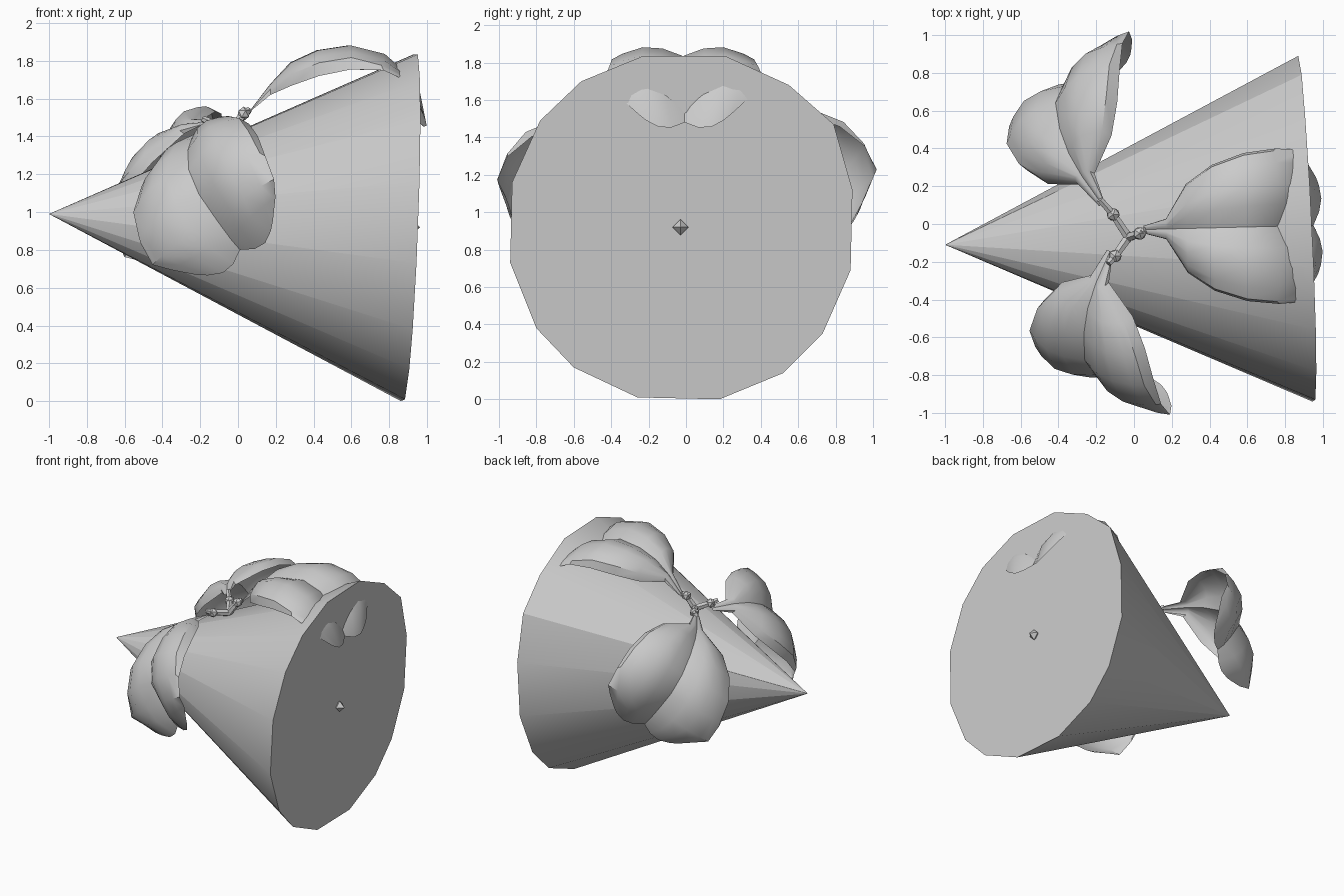
import bpy, bmesh, math
from mathutils import Vector

if "Cube" in bpy.data.objects:
    bpy.data.objects.remove(bpy.data.objects["Cube"])

mat = bpy.data.materials.new("plain_grey")
mat.diffuse_color = (0.6, 0.6, 0.6, 1)
mat.use_nodes = True
mat.node_tree.nodes["Principled BSDF"].inputs["Base Color"].default_value = mat.diffuse_color


def finish(name, bm, smooth=True, angle=30):
    me = bpy.data.meshes.new(name)
    bm.to_mesh(me)
    bm.free()
    ob = bpy.data.objects.new(name, me)
    bpy.context.collection.objects.link(ob)
    me.materials.append(mat)
    if smooth:
        bpy.ops.object.select_all(action='DESELECT')
        ob.select_set(True)
        bpy.context.view_layer.objects.active = ob
        bpy.ops.object.shade_smooth_by_angle(angle=math.radians(angle))
    return ob


# Big sixteen-sided cone lying on its side, with a slightly tilted base
rim = [(-.23, 1.835), (.21, 1.835), (.55, 1.68), (.79, 1.47), (.89, 1.12), (.88, .69),
       (.73, .35), (.52, .14), (.18, 0), (-.26, .01), (-.60, .17), (-.80, .38),
       (-.94, .73), (-.93, 1.16), (-.78, 1.49), (-.56, 1.70)]
apex = Vector((-1, -.11, .99))
bm = bmesh.new()
ring = [bm.verts.new((.907 - .049 * (y + .03) + .038 * (z - .92), y, z)) for y, z in rim]
# a tiny ring at the tip keeps the shading of the sides clean
tip = [bm.verts.new(apex.lerp(v.co, .002)) for v in ring]
bm.faces.new(ring)
bm.faces.new(tip)
for i in range(len(ring)):
    j = (i + 1) % len(ring)
    bm.faces.new((ring[i], ring[j], tip[j], tip[i]))
bmesh.ops.recalc_face_normals(bm, faces=bm.faces)
finish("cone_body", bm, angle=24)

# Leaf rows: length, height, half width, lobe bulge (u, w), edge offset (u, w)
rows = [(.02, 0, .02, 0, 0, 0, 0),
        (.14, .14, .055, 0, .02, 0, -.04),
        (.25, .23, .24, 0, .05, 0, -.08),
        (.39, .29, .34, 0, .055, 0, -.09),
        (.56, .315, .40, 0, .055, 0, -.08),
        (.71, .26, .42, .03, .06, .02, -.03),
        (.82, .13, .41, .04, .06, .04, .04),
        (.89, .03, .35, .04, .06, 0, .06),
        (.92, -.04, .26, .04, -.04, .02, .05)]
fracs = [-1, -.97, -.82, -.55, -.28, 0, .28, .55, .82, .97, 1]


def leaf(name, origin, u, v, wide):
    """Two-lobed arching leaf with a creased midrib and turned-down rim."""
    o, u, v = Vector(origin), Vector(u).normalized(), Vector(v)
    v = (v - u * v.dot(u)).normalized()
    w = u.cross(v)
    bm = bmesh.new()
    grid = []
    for ru, rw, hw, bu, bw, eu, ew in rows:
        line = []
        for f in fracs:
            s, q = math.sin(math.pi * abs(f)), f * f
            if ew < 0 and abs(f) < 1:
                q *= .3
            line.append(bm.verts.new(o + u * (ru + bu * s + eu * q) + v * (hw * f * wide)
                                     + w * (rw + bw * s + ew * q)))
        grid.append(line)
    for a, b in zip(grid, grid[1:]):
        for i in range(len(fracs) - 1):
            bm.faces.new((a[i], b[i], b[i + 1], a[i + 1]))
    finish(name, bm)


leaves = [("right_leaf", (.03, -.03, 1.52), (1, .025, 0), (-.025, 1, 0), .98),
          ("front_leaf", (-.13, -.13, 1.44), (.125, -.729, -.673), (.76, -.37, .53), 1.03),
          ("back_leaf", (-.17, .09, 1.49), (-.02, .737, -.673), (-.65, -.54, -.49), 1.05)]
for args in leaves:
    leaf(*args)


def rod(name, a, b, r1, r2):
    a, b = Vector(a), Vector(b)
    bm = bmesh.new()
    bmesh.ops.create_cone(bm, cap_ends=True, segments=6, radius1=r1, radius2=r2,
                          depth=(b - a).length)
    ob = finish(name, bm)
    ob.location = (a + b) / 2
    ob.rotation_euler = (b - a).to_track_quat('Z', 'Y').to_euler()


# Three short stems with a ball joint at the foot of each leaf
hub = (-.03, -.07, 1.43)
joints = [("right", (.03, -.05, 1.52), (.06, -.03, 1.54)),
          ("front", (-.10, -.17, 1.45), (-.135, -.21, 1.47)),
          ("back", (-.11, .05, 1.46), (-.18, .13, 1.49))]
for side, p, q in joints:
    rod(side + "_stem", hub, p, .026, .022)
    rod(side + "_stalk", p, q, .022, .018)
    bm = bmesh.new()
    bmesh.ops.create_icosphere(bm, subdivisions=1, radius=.038)
    finish(side + "_joint", bm).location = p

# Small diamond knob in the middle of the base
bm = bmesh.new()
bmesh.ops.create_uvsphere(bm, u_segments=4, v_segments=2, radius=.043)
finish("base_knob", bm, False).location = (.92, -.03, .92)
